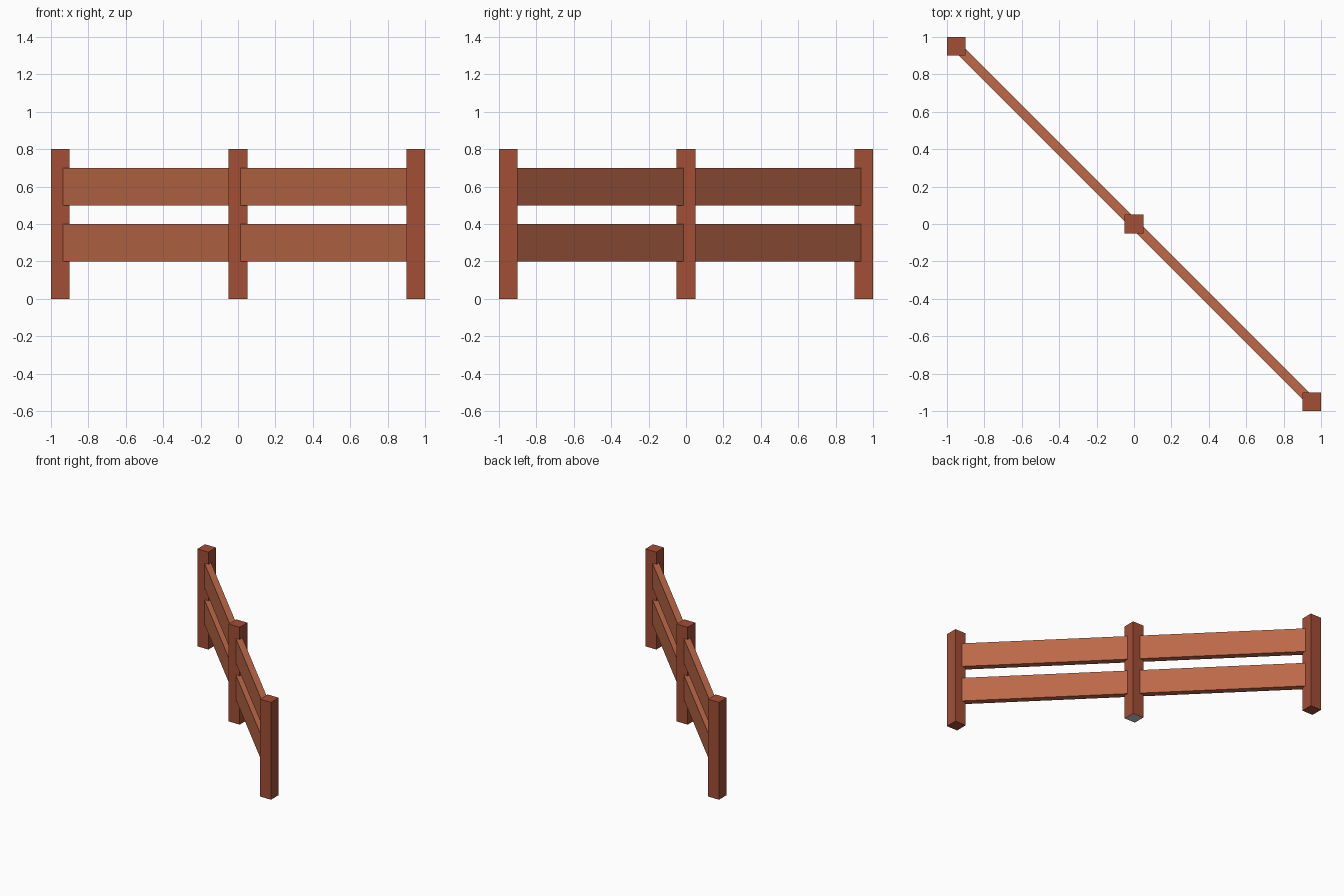
import bpy, bmesh, math
from mathutils import Matrix, Vector

if "Cube" in bpy.data.objects:
    bpy.data.objects.remove(bpy.data.objects["Cube"])


def material(name, rgb):
    m = bpy.data.materials.new(name)
    m.diffuse_color = (*rgb, 1)
    m.use_nodes = True
    m.node_tree.nodes["Principled BSDF"].inputs["Base Color"].default_value = m.diffuse_color
    return m


post_wood = material("dark_wood", (0.36, 0.077, 0.036))
rail_wood = material("light_wood", (0.51, 0.14, 0.065))


def box(name, centre, size, mat, angle=0):
    bm = bmesh.new()
    bmesh.ops.create_cube(bm, size=1, matrix=Matrix.Translation(centre)
                          @ Matrix.Rotation(angle, 4, 'Z')
                          @ Matrix.Diagonal((*size, 1)))
    mesh = bpy.data.meshes.new(name)
    bm.to_mesh(mesh)
    bm.free()
    mesh.materials.append(mat)
    ob = bpy.data.objects.new(name, mesh)
    bpy.context.collection.objects.link(ob)
    return ob


# Three square posts along the diagonal
spots = {"left": -0.95, "middle": 0.0, "right": 0.95}
for side, x in spots.items():
    post = box(f"{side}_post", (x, -x, 0.4), (0.1, 0.1, 0.8), post_wood)
    if side == "middle":
        # Unpainted grey underside
        post.data.materials.append(None)
        for face in post.data.polygons:
            if face.normal.z < -0.5:
                face.material_index = 1

# Two rails per bay, running between post centres
for side, x in (("left", -0.475), ("right", 0.475)):
    for level, z in (("lower", 0.3), ("upper", 0.6)):
        box(f"{side}_{level}_rail", (x, -x, z),
            (0.95 * math.sqrt(2), 0.05, 0.2), rail_wood, -math.pi / 4)
